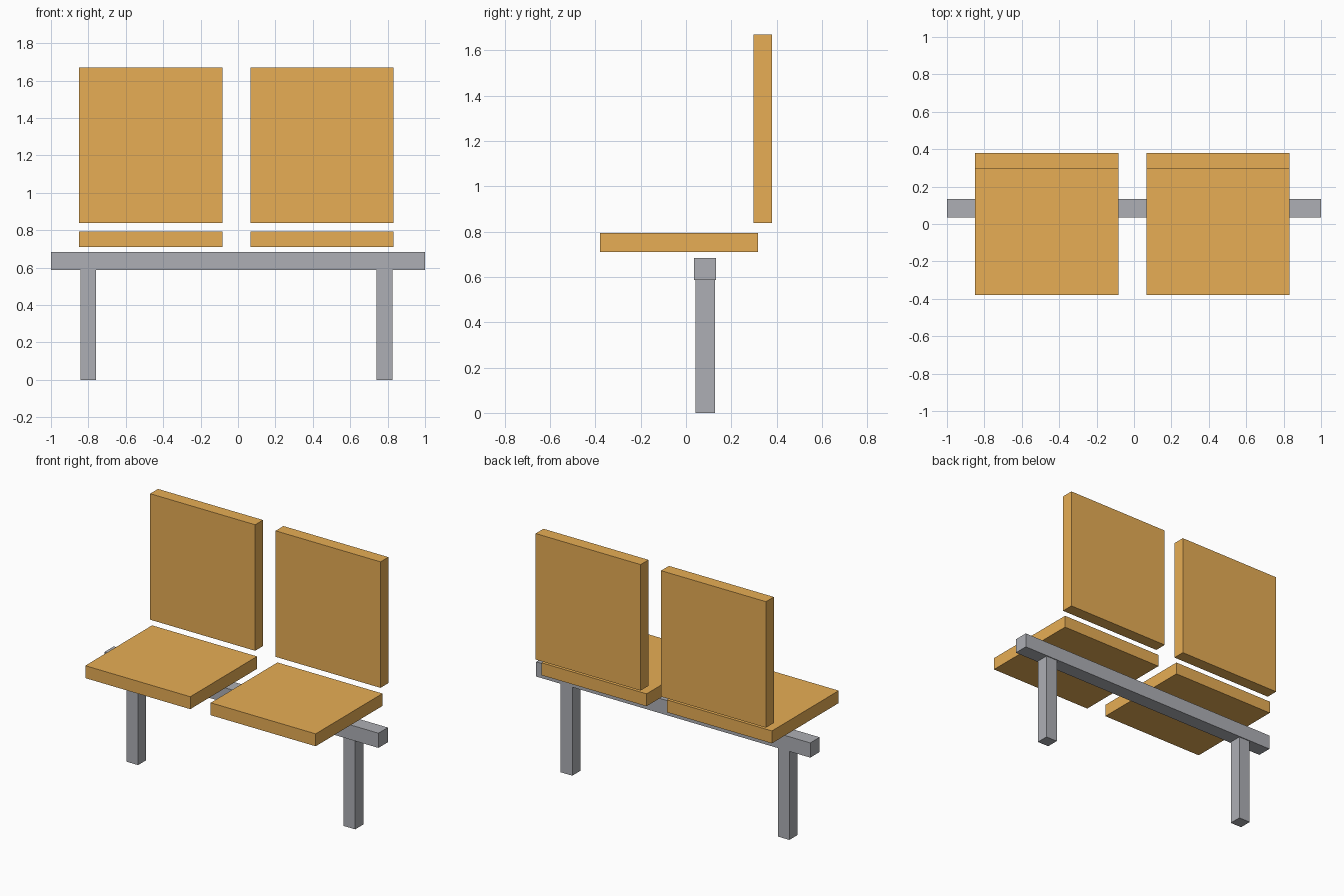
import bpy

if "Cube" in bpy.data.objects:
    bpy.data.objects.remove(bpy.data.objects["Cube"])

def material(name, color):
    m = bpy.data.materials.new(name)
    m.diffuse_color = color
    m.use_nodes = True
    m.node_tree.nodes["Principled BSDF"].inputs["Base Color"].default_value = m.diffuse_color
    return m

orange = material("orange_panel", (0.8, 0.42, 0.09, 1))
steel = material("grey_steel", (0.42, 0.43, 0.46, 1))

def box(name, x, y, z, mat):
    """Box from (min, max) ranges on each axis."""
    axes = (x, y, z)
    bpy.ops.mesh.primitive_cube_add(size=1, location=[(a + b) / 2 for a, b in axes])
    ob = bpy.context.object
    ob.name = name
    ob.scale = [b - a for a, b in axes]
    bpy.ops.object.transform_apply(location=False, rotation=False, scale=True)
    ob.data.materials.append(mat)

# Long support beam
box("support_beam", (-1, 1), (0.035, 0.133), (0.587, 0.684), steel)

# Two posts under the beam
for side, cx in (("left", -0.801), ("right", 0.783)):
    box(side + "_leg", (cx - 0.042, cx + 0.042), (0.043, 0.127), (0, 0.587), steel)

# Two floating seats with backrests
for side, cx in (("left", -0.466), ("right", 0.449)):
    x = (cx - 0.383, cx + 0.383)
    box(side + "_seat", x, (-0.379, 0.317), (0.711, 0.793), orange)
    box(side + "_backrest", x, (0.297, 0.379), (0.838, 1.669), orange)
